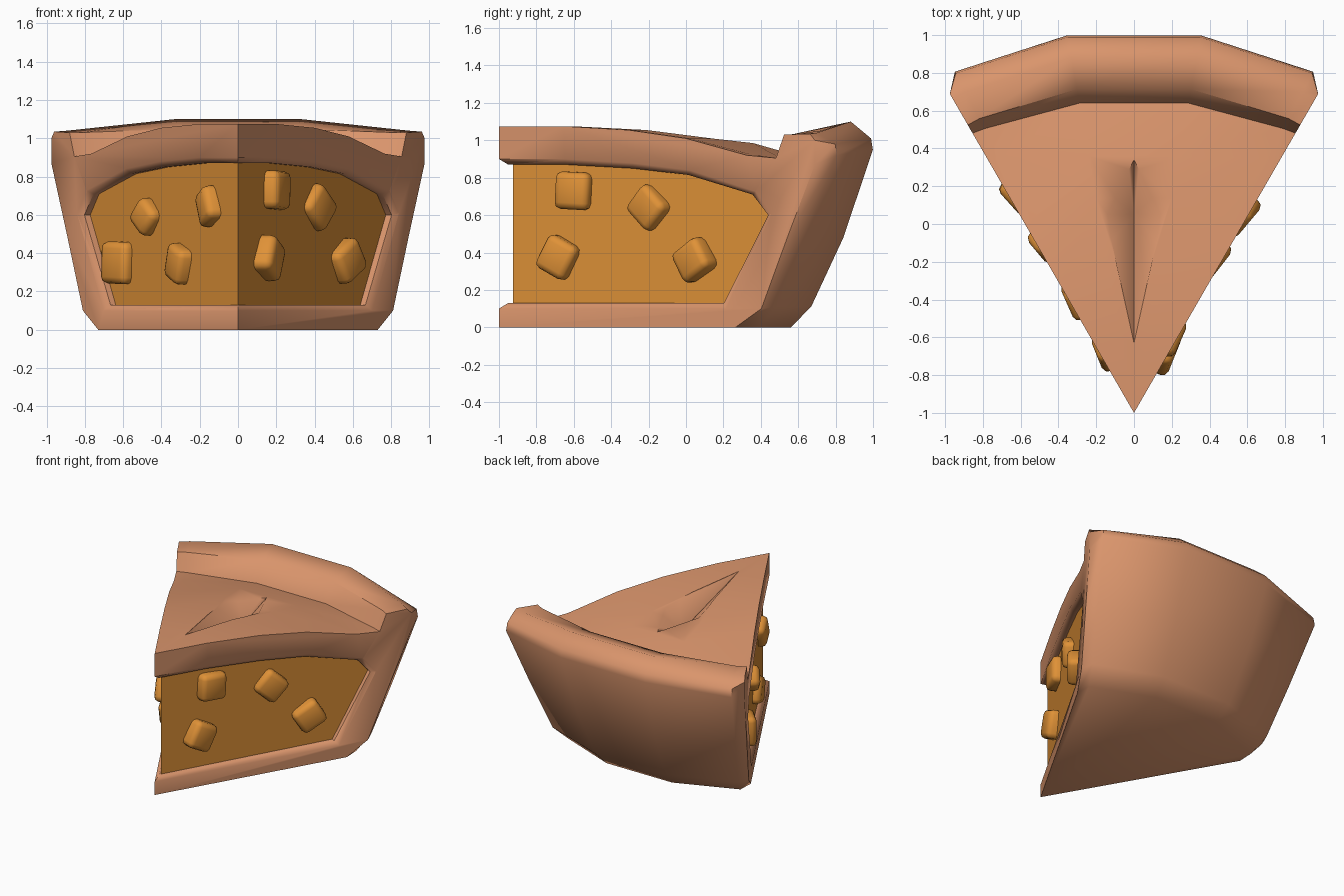
import bpy, bmesh, math
from mathutils import Vector, Matrix

if "Cube" in bpy.data.objects:
    bpy.data.objects.remove(bpy.data.objects["Cube"])

def mat(name, c):
    m = bpy.data.materials.new(name)
    m.diffuse_color = (*c, 1)
    m.use_nodes = True
    m.node_tree.nodes["Principled BSDF"].inputs["Base Color"].default_value = m.diffuse_color
    return m

CRUST = mat("baked_crust", (0.70, 0.30, 0.15))
FILL = mat("orange_filling", (0.74, 0.285, 0.038))

def make(name, bm, material):
    bmesh.ops.remove_doubles(bm, verts=bm.verts, dist=1e-4)
    bmesh.ops.recalc_face_normals(bm, faces=bm.faces)
    me = bpy.data.meshes.new(name)
    bm.to_mesh(me)
    bm.free()
    me.materials.append(material)
    ob = bpy.data.objects.new(name, me)
    bpy.context.collection.objects.link(ob)
    return ob

def loft(loops):
    bm = bmesh.new()
    rows = [[bm.verts.new(p) for p in l] for l in loops]
    n = len(rows[0])
    for a, b in zip(rows, rows[1:]):
        for i in range(n):
            j = (i + 1) % n
            bm.faces.new((a[i], a[j], b[j], b[i]))
    bm.faces.new(rows[0])
    bm.faces.new(rows[-1])
    return bm

def activate(ob):
    bpy.ops.object.select_all(action='DESELECT')
    ob.select_set(True)
    bpy.context.view_layer.objects.active = ob

def smooth(ob, deg):
    activate(ob)
    bpy.ops.object.shade_smooth_by_angle(angle=math.radians(deg))

def apply(ob):
    activate(ob)
    for m in list(ob.modifiers):
        bpy.ops.object.modifier_apply(modifier=m.name)

# Crust: radial sections swept around the tip of the slice
LID = [(0, 1.075), (.4, 1.075), (.8, 1.055), (1.155, 1.01)]
RIM = {
    10: [(1.38, .985), (1.665, .905), (1.74, 1.05), (1.91, 1.10), (2.02, 1.01),
         (2.03, .95), (1.87, .48), (1.695, .11), (1.584, 0)],
    27.7: [(1.52, .925), (1.70, .905), (1.76, 1.03), (1.92, 1.04), (2.03, .98),
           (2.04, .92), (1.85, .48), (1.68, .11), (1.56, 0)],
    30: [(1.53, .92), (1.71, .905), (1.76, 1.03), (1.92, 1.035), (1.95, 1.0),
         (1.95, .87), (1.78, .48), (1.62, .10), (1.46, 0)],
}
def section(deg):
    a = math.radians(deg)
    return [(r * math.sin(a), r * math.cos(a) - 1, z)
            for r, z in LID + RIM[abs(deg)] + [(0, 0)]]

crust = make("pie_crust", loft([section(d) for d in (-30, -27.7, -10, 10, 27.7, 30)]), CRUST)

# Opening in each cut side, given as (distance from tip, height)
OPEN = [(1.375, .13), (1.648, .6), (1.552, .71), (1.155, .815), (.81, .85), (.4, .87)]
def on_side(s, d, off, z):
    return Vector((s * (.5 * d + .866 * off), .866 * d - .5 * off - 1, z))

def opening(s, start, off, k=0, tilt=0):
    # the recess gets slightly deeper towards the back
    pts = [(start, .13)] + OPEN + [(start, .87)]
    return [on_side(s, d * (1 + .25 * k), off - tilt * d, .5 + (z - .5) * (1 + k))
            for d, z in pts]

TILT = .014
cutters = []
for s in (-1, 1):
    cutters.append(make("opening_cutter", loft([
        opening(s, -.3, -.04, 0, TILT), opening(s, -.3, -.025),
        opening(s, -.3, 0, .08), opening(s, -.3, .05, .2)]), CRUST))

# Steam slit in the lid
bm = bmesh.new()
for x, y, z in ((0, -.63, 1.075), (0, .34, .985), (.15, .05, 1.03), (-.15, .05, 1.03)):
    bm.verts.new((x, y, z))
    bm.verts.new((x, y, 1.3))
bm.verts.new((0, .05, .885))
bmesh.ops.convex_hull(bm, input=bm.verts)
cutters.append(make("slit_cutter", bm, CRUST))

for c in cutters:
    m = crust.modifiers.new("cut", 'BOOLEAN')
    m.operation = 'DIFFERENCE'
    m.solver = 'EXACT'
    m.object = c
apply(crust)
for c in cutters:
    bpy.data.objects.remove(c)
smooth(crust, 50)

# Filling: wedge between the two recessed sides
off = -.037
tip = -off * .866 / (.5 - .866 * TILT)
make("filling", loft([opening(s, tip, off, 0, TILT) for s in (-1, 1)]), FILL)

# Chunks: rounded cubes set in the filling (side, x, y, z, width, height, turn, tilt)
CHUNKS = [(1, .178, -.59, .73, .20, .20, 3, -6), (1, .395, -.185, .64, .20, .19, 42, 8),
          (1, .145, -.675, .375, .19, .20, 28, -8), (1, .55, .055, .36, .20, .19, -32, 10),
          (-1, .605, .16, .35, .20, .22, 2, 12), (-1, .457, -.10, .59, .16, .16, 42, 10),
          (-1, .127, -.67, .645, .16, .19, -28, -8), (-1, .285, -.395, .345, .18, .19, 20, -6)]
for i, (s, x, y, z, w, h, turn, tilt) in enumerate(CHUNKS):
    bm = bmesh.new()
    bmesh.ops.create_cube(bm, size=1)
    bmesh.ops.scale(bm, vec=(w, .15, h), verts=bm.verts)
    ob = make(f"filling_chunk_{i + 1}", bm, FILL)
    ob.matrix_world = (Matrix.Translation((s * x, y, z))
                       @ Matrix.Rotation(math.radians((60 - tilt) * s), 4, 'Z')
                       @ Matrix.Rotation(math.radians(turn), 4, 'Y'))
    b = ob.modifiers.new("round", 'BEVEL')
    b.width = .035
    b.segments = 2
    apply(ob)
    smooth(ob, 60)
